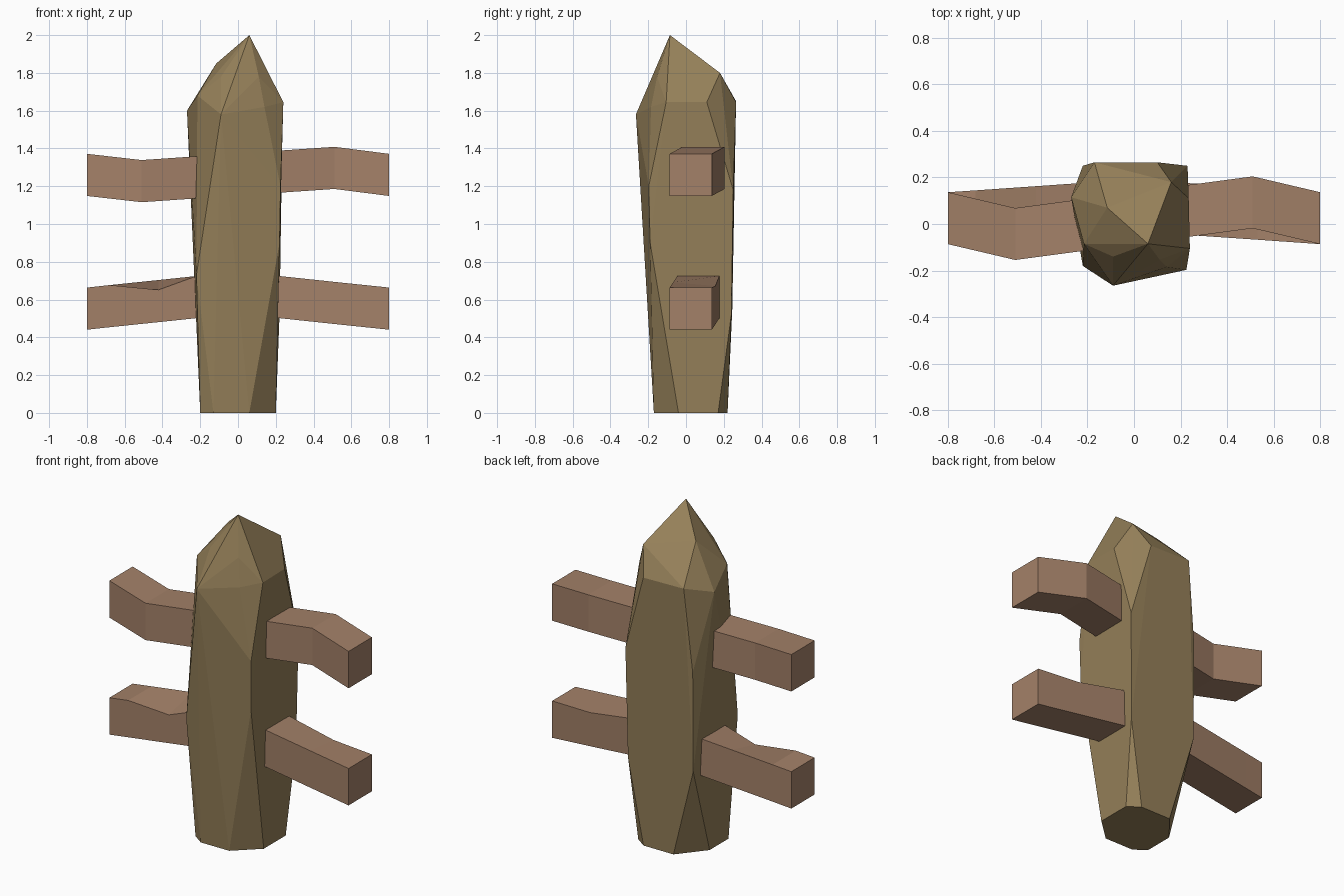
import bpy, bmesh

if "Cube" in bpy.data.objects:
    bpy.data.objects.remove(bpy.data.objects["Cube"])


def material(name, color):
    m = bpy.data.materials.new(name)
    m.diffuse_color = (*color, 1)
    m.use_nodes = True
    m.node_tree.nodes["Principled BSDF"].inputs["Base Color"].default_value = m.diffuse_color
    return m


def finish(name, bm, mat):
    bmesh.ops.recalc_face_normals(bm, faces=bm.faces)
    mesh = bpy.data.meshes.new(name)
    bm.to_mesh(mesh)
    bm.free()
    mesh.materials.append(mat)
    obj = bpy.data.objects.new(name, mesh)
    bpy.context.collection.objects.link(obj)
    return obj


def hewn_block(name, points, mat):
    """Convex, axe-cut solid around a handful of corner points."""
    bm = bmesh.new()
    verts = [bm.verts.new(p) for p in points]
    res = bmesh.ops.convex_hull(bm, input=verts)
    loose = [v for v in bm.verts if not v.link_faces]
    bmesh.ops.delete(bm, geom=loose, context='VERTS')
    bmesh.ops.dissolve_limit(bm, angle_limit=0.05, verts=bm.verts, edges=bm.edges)
    return finish(name, bm, mat)


def rail(name, stations, mat, dents=(), s=0.1115):
    """Square beam through (x, y, z) centres; dents lower single top corners."""
    bm = bmesh.new()
    rings = [[bm.verts.new((x, y + a * s, z + b * s))
              for a, b in ((-1, -1), (1, -1), (1, 1), (-1, 1))]
             for x, y, z in stations]
    for r0, r1 in zip(rings, rings[1:]):
        for i in range(4):
            j = (i + 1) % 4
            bm.faces.new((r0[i], r0[j], r1[j], r1[i]))
    bm.faces.new(rings[0])
    bm.faces.new(rings[-1])
    for station, corner, drop in dents:
        rings[station][corner].co.z -= drop
    return finish(name, bm, mat)


post_wood = material("post_wood", (0.30, 0.215, 0.10))
rail_wood = material("rail_wood", (0.37, 0.22, 0.14))

# Upright post: foot, facet corners on the shaft, shoulder ring, pointed tip
foot = [(-.13, -.17), (.06, -.17), (.2, -.04), (.2, .17),
        (.13, .22), (-.07, .22), (-.2, .06), (-.2, -.12)]
shaft = [(-.22, -.18, .73), (.22, -.19, .9), (.225, -.197, 1.2),
         (.22, .24, .52), (.23, .25, 1.18), (-.22, .245, .55), (-.22, .25, 1.15)]
shoulder = [(-.09, -.265, 1.58), (.14, -.185, 1.62), (.24, -.105, 1.645),
            (.235, .11, 1.645), (.1, .265, 1.645), (-.17, .265, 1.65),
            (-.27, .115, 1.6), (-.215, -.085, 1.68)]
tip = [(-.09, -.14, 1.78), (.11, -.153, 1.78), (.16, .18, 1.8),
       (-.115, .07, 1.85), (.06, -.085, 2.0)]
hewn_block("post", [(x, y, 0) for x, y in foot] + shaft + shoulder + tip, post_wood)

# Upper rail, bent on both sides of the post
rail("upper_rail", [(-.8, .025, 1.26), (-.51, -.043, 1.227),
                    (.51, .093, 1.297), (.8, .025, 1.26)], rail_wood)

# Lower rail, gently arched, with a chip on two top edges
rail("lower_rail", [(-.8, .025, .552), (-.68, .033, .565), (-.42, .051, .592),
                    (-.22, .065, .613), (.22, .065, .613), (.53, .044, .58),
                    (.8, .025, .552)], rail_wood,
     dents=[(2, 3, .052), (5, 2, .02)])
